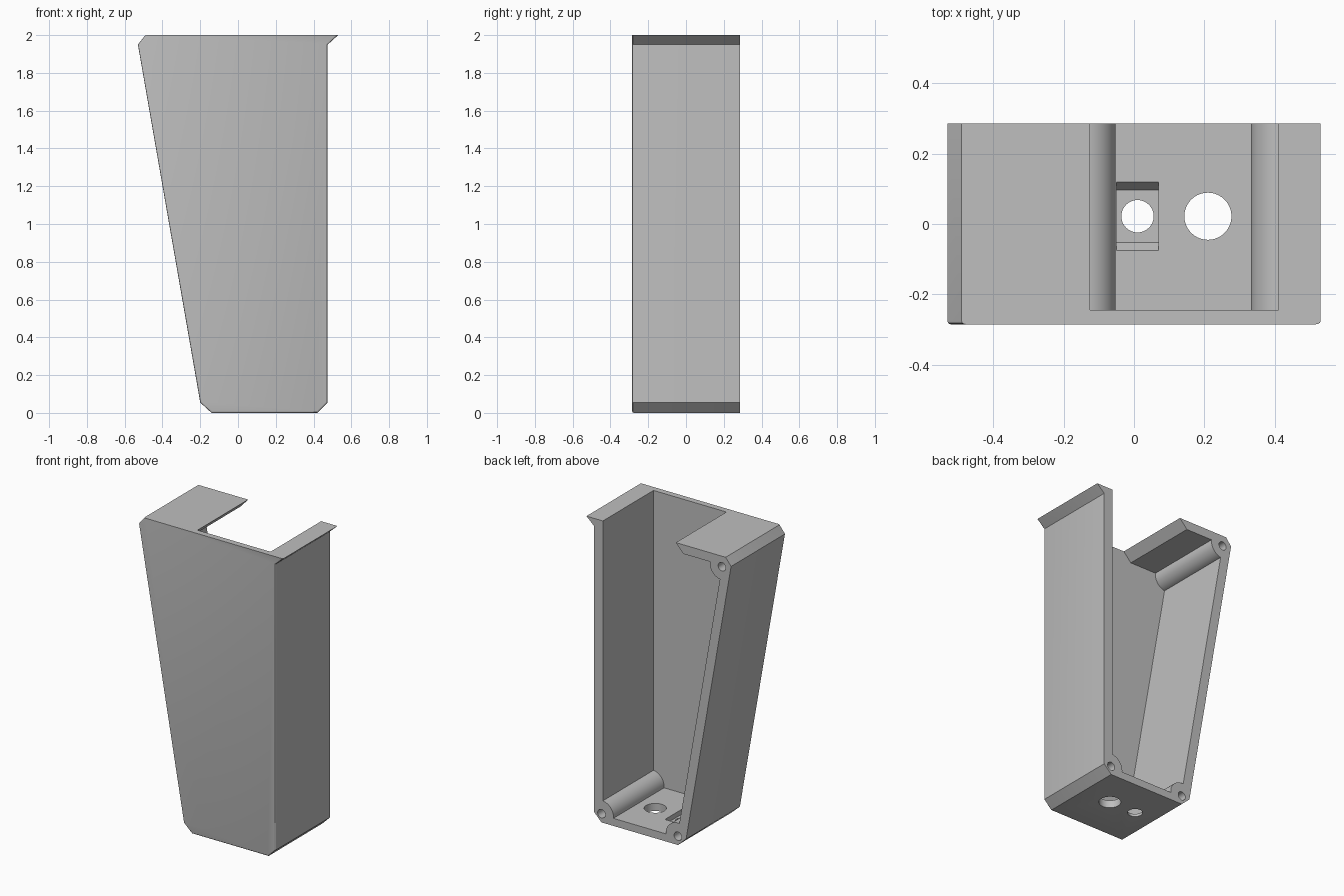
import bpy, bmesh
from math import cos, sin, radians
from mathutils import Vector

cube = bpy.data.objects.get("Cube")
if cube:
    bpy.data.objects.remove(cube, do_unlink=True)

grey = bpy.data.materials.new("light_grey_plastic")
grey.use_nodes = True
colour = (0.52, 0.52, 0.52, 1)
grey.diffuse_color = colour
grey.node_tree.nodes["Principled BSDF"].inputs["Base Color"].default_value = colour

FRONT, BACK = -0.285, 0.285
BOSS_R, SCREW_R = 0.088, 0.028


def prism(name, profile, lo, hi, axis, bevel_front=False):
    """Extrude a flat outline along one axis."""
    place = {"x": lambda a, b, t: (t, a, b),
             "y": lambda a, b, t: (a, t, b),
             "z": lambda a, b, t: (a, b, t)}[axis]
    bm = bmesh.new()
    base = bm.faces.new([bm.verts.new(place(a, b, lo)) for a, b in profile])
    moved = bmesh.ops.extrude_face_region(bm, geom=[base])["geom"]
    shift = Vector(place(0, 0, hi - lo))
    bmesh.ops.translate(bm, vec=shift,
                        verts=[v for v in moved if isinstance(v, bmesh.types.BMVert)])
    bmesh.ops.recalc_face_normals(bm, faces=bm.faces)
    if bevel_front:
        rim = [e for e in bm.edges
               if all(abs(v.co.y - lo) < 1e-4 for v in e.verts)
               and not all(v.co.z > 1.99 for v in e.verts)]
        bmesh.ops.bevel(bm, geom=rim, offset=0.009, segments=3,
                        profile=0.5, affect="EDGES")
    mesh = bpy.data.meshes.new(name)
    bm.to_mesh(mesh)
    bm.free()
    mesh.materials.append(grey)
    obj = bpy.data.objects.new(name, mesh)
    bpy.context.collection.objects.link(obj)
    return obj


def arc(centre, radius, start, end, steps=16):
    angles = [radians(start + (end - start) * i / steps) for i in range(steps + 1)]
    return [(centre[0] + radius * cos(a), centre[1] + radius * sin(a)) for a in angles]


def circle(centre, radius):
    return arc(centre, radius, 0, 360, 40)[:-1]


def cut(target, cutter):
    cutter.hide_render = True
    bpy.ops.object.select_all(action="DESELECT")
    bpy.context.view_layer.objects.active = target
    target.select_set(True)
    mod = target.modifiers.new("cut", "BOOLEAN")
    mod.operation, mod.solver, mod.object = "DIFFERENCE", "EXACT", cutter
    bpy.ops.object.modifier_apply(modifier=mod.name)
    bpy.data.objects.remove(cutter, do_unlink=True)


# Tapered outer body with chamfered corners and a flared lip
outline = [(-0.49, 2), (-0.53, 1.95), (-0.2, 0.055), (-0.14, 0),
           (0.42, 0), (0.475, 0.055), (0.475, 1.95), (0.53, 2)]
body = prism("tapered_housing", outline, FRONT, BACK, "y", bevel_front=True)

# Inner cavity, open at back and top, curving around the screw bosses
right_boss, left_boss, top_boss = (0.42, 0.058), (-0.14, 0.058), (-0.463, 1.93)
inside = [(0.41, 2.1)]
inside += arc(right_boss, BOSS_R, 96.5, 185)
inside += arc(left_boss, BOSS_R, -5, 97)
inside += arc(top_boss, BOSS_R, -80, 6.5)
inside += [(-0.18, 1.94), (-0.125, 2), (-0.125, 2.1)]
cut(body, prism("cavity_cutter", inside, -0.245, 0.4, "y"))

# Screw holes in the bosses
for centre in (right_boss, left_boss, top_boss):
    cut(body, prism("screw_cutter", circle(centre, SCREW_R), -0.2, 0.4, "y"))

# Cable hole and bolt hole through the floor
for centre, radius in (((0.21, 0.022), 0.067), ((0.01, 0.022), 0.046)):
    cut(body, prism("floor_hole_cutter", circle(centre, radius), -0.1, 0.1, "z"))

# Sloped nut recess around the bolt hole
recess = [(-0.075, 0.08), (-0.075, 0.05), (-0.052, 0.018),
          (0.097, 0.018), (0.12, 0.05), (0.12, 0.08)]
cut(body, prism("recess_cutter", recess, -0.05, 0.07, "x"))

bpy.ops.object.select_all(action="DESELECT")
body.select_set(True)
bpy.context.view_layer.objects.active = body
bpy.ops.object.shade_smooth_by_angle(angle=radians(30))
